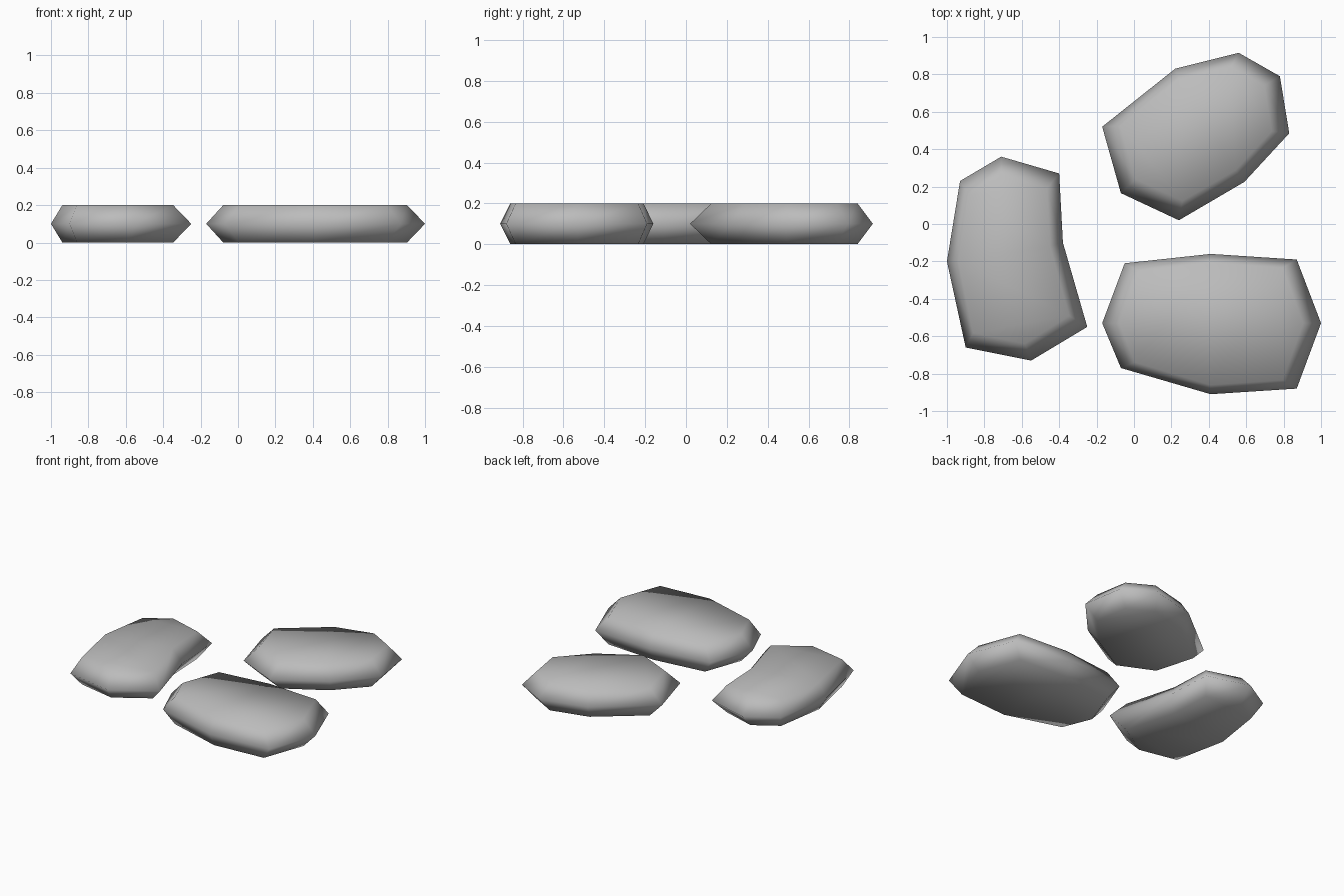
import bpy
import bmesh

cube = bpy.data.objects.get("Cube")
if cube:
    bpy.data.objects.remove(cube)

HEIGHT = 0.2

# Single stone colour
grey = bpy.data.materials.new("stone_grey")
grey.use_nodes = True
colour = (0.5, 0.5, 0.5, 1)
grey.diffuse_color = colour
grey.node_tree.nodes["Principled BSDF"].inputs["Base Color"].default_value = colour


def stone(name, outline, pivot, scale):
    """Flat stone: a wide middle rim with smaller caps above and below.
    The outline has eight points; the first and fifth are its two ends."""
    bm = bmesh.new()

    def ring(z, sx, sy):
        return [bm.verts.new((pivot[0] + (x - pivot[0]) * sx,
                              pivot[1] + (y - pivot[1]) * sy, z))
                for x, y in outline]

    bottom = ring(0, *scale)
    rim = ring(HEIGHT / 2, 1, 1)
    top = ring(HEIGHT, *scale)

    # Bevelled sides
    for low, high in ((bottom, rim), (rim, top)):
        for i in range(8):
            j = (i + 1) % 8
            bm.faces.new((low[i], low[j], high[j], high[i]))

    # Caps, as strips running across the stone
    for cap in (bottom, top):
        for strip in ((0, 1, 7), (1, 2, 6, 7), (2, 3, 5, 6), (3, 4, 5)):
            bm.faces.new([cap[i] for i in strip])

    bmesh.ops.recalc_face_normals(bm, faces=bm.faces)
    for face in bm.faces:
        face.smooth = True
    mesh = bpy.data.meshes.new(name)
    bm.to_mesh(mesh)
    bm.free()
    mesh.materials.append(grey)
    obj = bpy.data.objects.new(name, mesh)
    bpy.context.collection.objects.link(obj)


# Three stepping stones
stone("right_stone",
      [(-0.71, 0.36), (-0.93, 0.23), (-1, -0.2), (-0.9, -0.66),
       (-0.55, -0.73), (-0.25, -0.55), (-0.38, -0.1), (-0.4, 0.27)],
      (-0.71, -0.2), (0.79, 0.83))
stone("back_stone",
      [(0.78, 0.79), (0.56, 0.915), (0.22, 0.83), (-0.17, 0.52),
       (-0.07, 0.165), (0.24, 0.02), (0.59, 0.225), (0.83, 0.485)],
      (0.34, 0.54), (0.81, 0.8))
stone("front_stone",
      [(1, -0.53), (0.87, -0.19), (0.41, -0.16), (-0.05, -0.21),
       (-0.17, -0.53), (-0.07, -0.77), (0.41, -0.91), (0.87, -0.88)],
      (0.4, -0.53), (0.84, 0.87))
